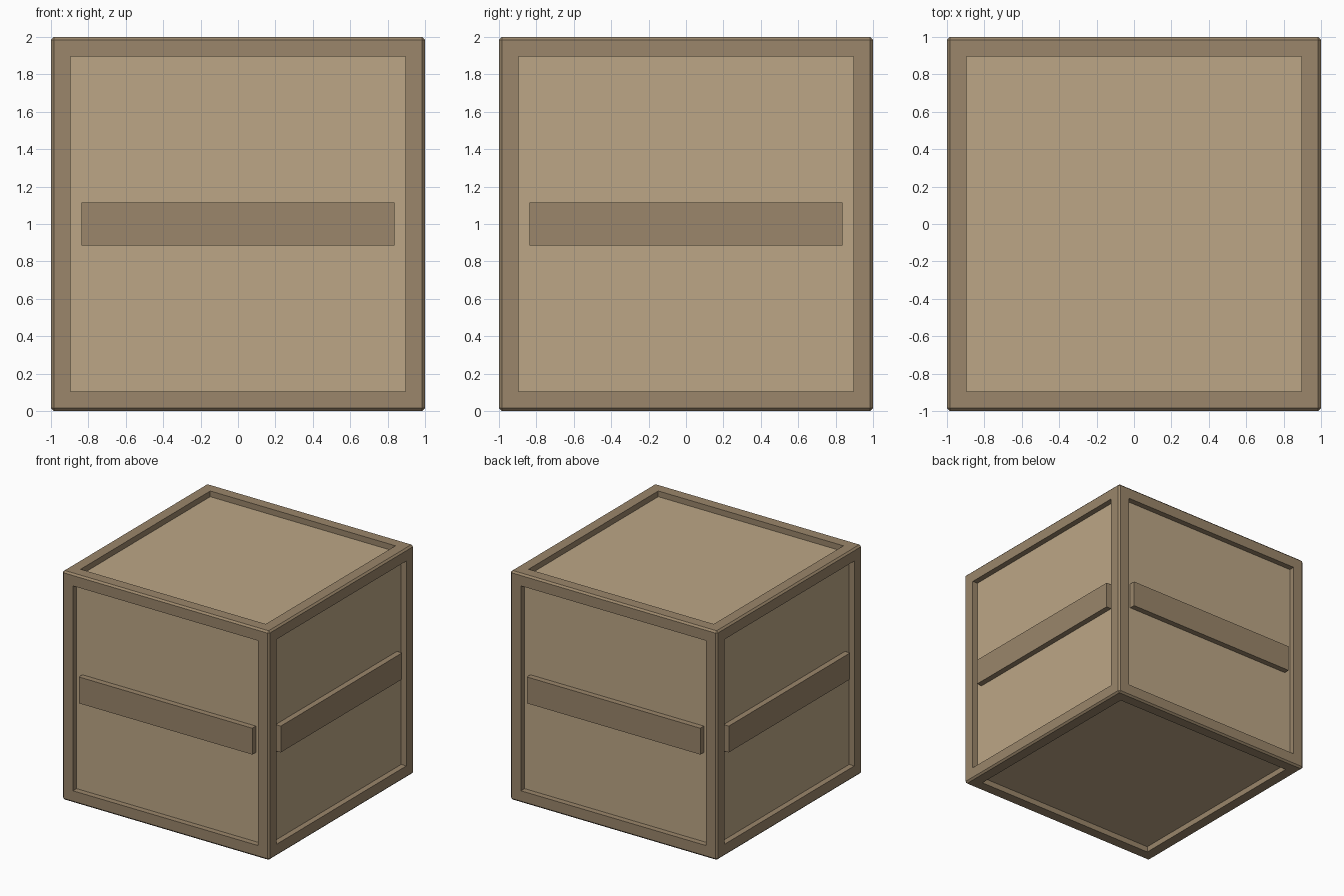
import bpy, bmesh
from math import pi
from mathutils import Matrix

if "Cube" in bpy.data.objects:
    bpy.data.objects.remove(bpy.data.objects["Cube"])

BEVEL, BORDER, RECESS = 0.015, 0.143, 0.05


def material(name, srgb):
    mat = bpy.data.materials.new(name)
    mat.diffuse_color = [(c / 255) ** 2.2 for c in srgb] + [1]
    mat.use_nodes = True
    mat.node_tree.nodes["Principled BSDF"].inputs["Base Color"].default_value = mat.diffuse_color
    return mat


def add_object(name, bm, *mats):
    mesh = bpy.data.meshes.new(name)
    bm.to_mesh(mesh)
    bm.free()
    for mat in mats:
        mesh.materials.append(mat)
    obj = bpy.data.objects.new(name, mesh)
    bpy.context.collection.objects.link(obj)
    return obj


frame_wood = material("frame_wood", (153, 133, 106))
panel_wood = material("panel_wood", (187, 165, 133))

# Crate body: chamfered cube whose six sides are inset and sunk to leave a frame
bm = bmesh.new()
bmesh.ops.create_cube(bm, size=2, matrix=Matrix.Translation((0, 0, 1)))
bmesh.ops.bevel(bm, geom=bm.edges[:], offset=BEVEL, segments=1, affect='EDGES')
sides = [f for f in bm.faces if f.calc_area() > 1]
bmesh.ops.inset_individual(bm, faces=sides, thickness=BORDER - BEVEL)
bmesh.ops.inset_individual(bm, faces=sides, thickness=0, depth=-RECESS)
# Square the recess walls: push each panel to its exact depth
for f in sides:
    n = f.normal.copy()
    f.material_index = 1
    shift = (1 - RECESS) - (f.calc_center_median().dot(n) - n.z)
    bmesh.ops.translate(bm, verts=f.verts[:], vec=n * shift)
add_object("crate_body", bm, frame_wood, panel_wood)

# Cross slats: one on each upright side, flush with the frame
for i, side in enumerate(("front", "right", "back", "left")):
    bm = bmesh.new()
    bmesh.ops.create_cube(bm, size=1)
    bmesh.ops.scale(bm, vec=(1.676, 0.06, 0.23), verts=bm.verts)
    bmesh.ops.translate(bm, vec=(0, -0.97, 1), verts=bm.verts)
    bmesh.ops.rotate(bm, cent=(0, 0, 0), matrix=Matrix.Rotation(i * pi / 2, 3, 'Z'), verts=bm.verts)
    add_object(side + "_slat", bm, frame_wood)
